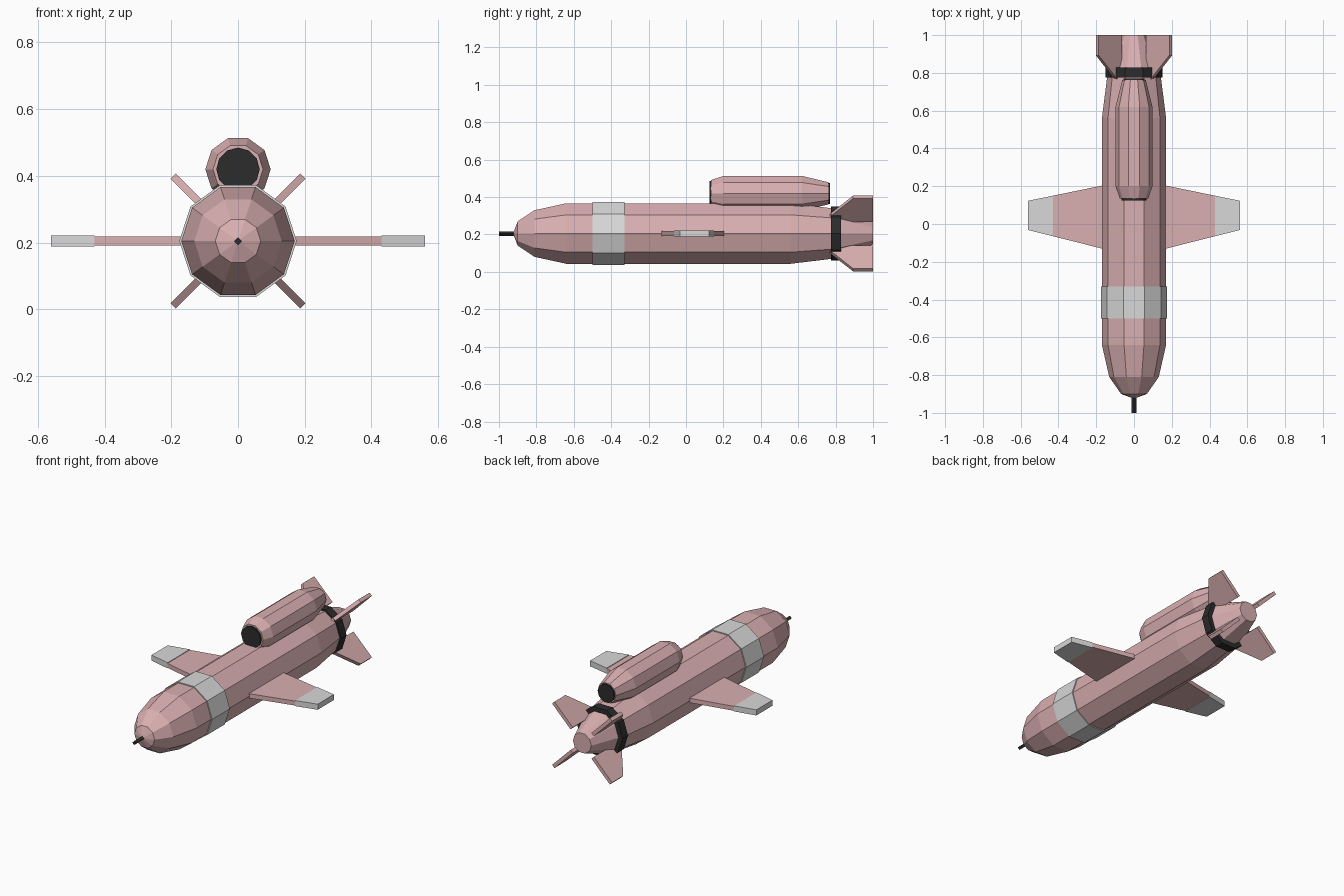
import bpy, bmesh, math
from mathutils import Matrix, Vector

if "Cube" in bpy.data.objects:
    bpy.data.objects.remove(bpy.data.objects["Cube"])


def material(name, rgb):
    m = bpy.data.materials.new(name)
    m.diffuse_color = (*rgb, 1)
    m.use_nodes = True
    m.node_tree.nodes["Principled BSDF"].inputs["Base Color"].default_value = m.diffuse_color
    return m


PINK = material("dusty_pink", (0.70, 0.43, 0.44))
GREY = material("light_grey", (0.69, 0.69, 0.69))
DARK = material("charcoal", (0.025, 0.025, 0.025))
AXIS_Z = 0.205


def finish(name, bm, mat):
    bmesh.ops.recalc_face_normals(bm, faces=bm.faces)
    me = bpy.data.meshes.new(name)
    bm.to_mesh(me)
    bm.free()
    me.materials.append(mat)
    ob = bpy.data.objects.new(name, me)
    bpy.context.collection.objects.link(ob)
    return ob


def lathe(name, profile, mat, z=AXIS_Z, sides=10):
    """Turned solid along y from (y, radius) stations; radius 0 makes a point."""
    bm = bmesh.new()
    rings = []
    for y, r in profile:
        n = sides if r > 0 else 1
        rings.append([bm.verts.new((r * math.cos(math.tau * i / sides), y,
                                    z + r * math.sin(math.tau * i / sides)))
                      for i in range(n)])
    for a, b in zip(rings, rings[1:]):
        for i in range(sides):
            j = (i + 1) % sides
            if len(a) == 1:
                bm.faces.new((a[0], b[i], b[j]))
            else:
                bm.faces.new((a[i], a[j], b[j], b[i]))
    for ring in (rings[0], rings[-1]):
        if len(ring) > 1:
            bm.faces.new(ring)
    return finish(name, bm, mat)


def plate(name, outline, thick, mat, angle):
    """Flat panel from (radial, y) points, turned about the body axis."""
    bm = bmesh.new()
    lo, hi = [[bm.verts.new((r, y, s * thick / 2)) for r, y in outline]
              for s in (-1, 1)]
    bm.faces.new(lo)
    bm.faces.new(hi)
    n = len(outline)
    for i in range(n):
        j = (i + 1) % n
        bm.faces.new((lo[i], lo[j], hi[j], hi[i]))
    bm.transform(Matrix.Translation(Vector((0, 0, AXIS_Z)))
                 @ Matrix.Rotation(-angle, 4, 'Y'))
    return finish(name, bm, mat)


# Hull with blunt nose and tapered tail
lathe("hull", [(-0.925, 0), (-0.90, 0.068), (-0.81, 0.131), (-0.64, 0.17),
               (0.56, 0.17), (0.78, 0.142), (1.0, 0.062)], PINK)
lathe("nose_band", [(-0.50, 0.176), (-0.33, 0.176)], GREY)
lathe("tail_ring", [(0.775, 0.152), (0.828, 0.152)], DARK)
lathe("nose_probe", [(-1.0, 0.012), (-0.91, 0.012)], DARK, sides=4)

# Engine pod on the back
POD_Z = 0.42
lathe("engine_pod", [(0.135, 0.075), (0.20, 0.098), (0.62, 0.098),
                     (0.762, 0.062)], PINK, z=POD_Z)
lathe("engine_intake", [(0.125, 0.065), (0.15, 0.065)], DARK, z=POD_Z, sides=12)
lathe("engine_exhaust", [(0.74, 0.056), (0.77, 0.056)], DARK, z=POD_Z, sides=12)


# Wings with separate tips; edges taper linearly along the span
def wing_edges(x):
    t = (x - 0.17) / 0.39
    return -0.13 + 0.098 * t, 0.203 - 0.08 * t


def wing_panel(x0, x1):
    (a0, b0), (a1, b1) = wing_edges(x0), wing_edges(x1)
    return [(x0, a0), (x1, a1), (x1, b1), (x0, b0)]


for side, angle, s in (("right", 0, 1), ("left", 0, -1)):
    for part, x0, x1, th, mat in (("wing", 0.12, 0.43, 0.027, PINK),
                                  ("wing_tip", 0.43, 0.56, 0.034, GREY)):
        outline = [(s * r, y) for r, y in wing_panel(x0, x1)]
        plate(f"{side}_{part}", outline, th, mat, angle)

# Four diagonal tail fins
for i in range(4):
    plate(f"tail_fin_{i + 1}", [(0.10, 0.735), (0.275, 0.893), (0.275, 1.0), (0.10, 1.0)],
          0.022, PINK, math.radians(45 + 90 * i))
